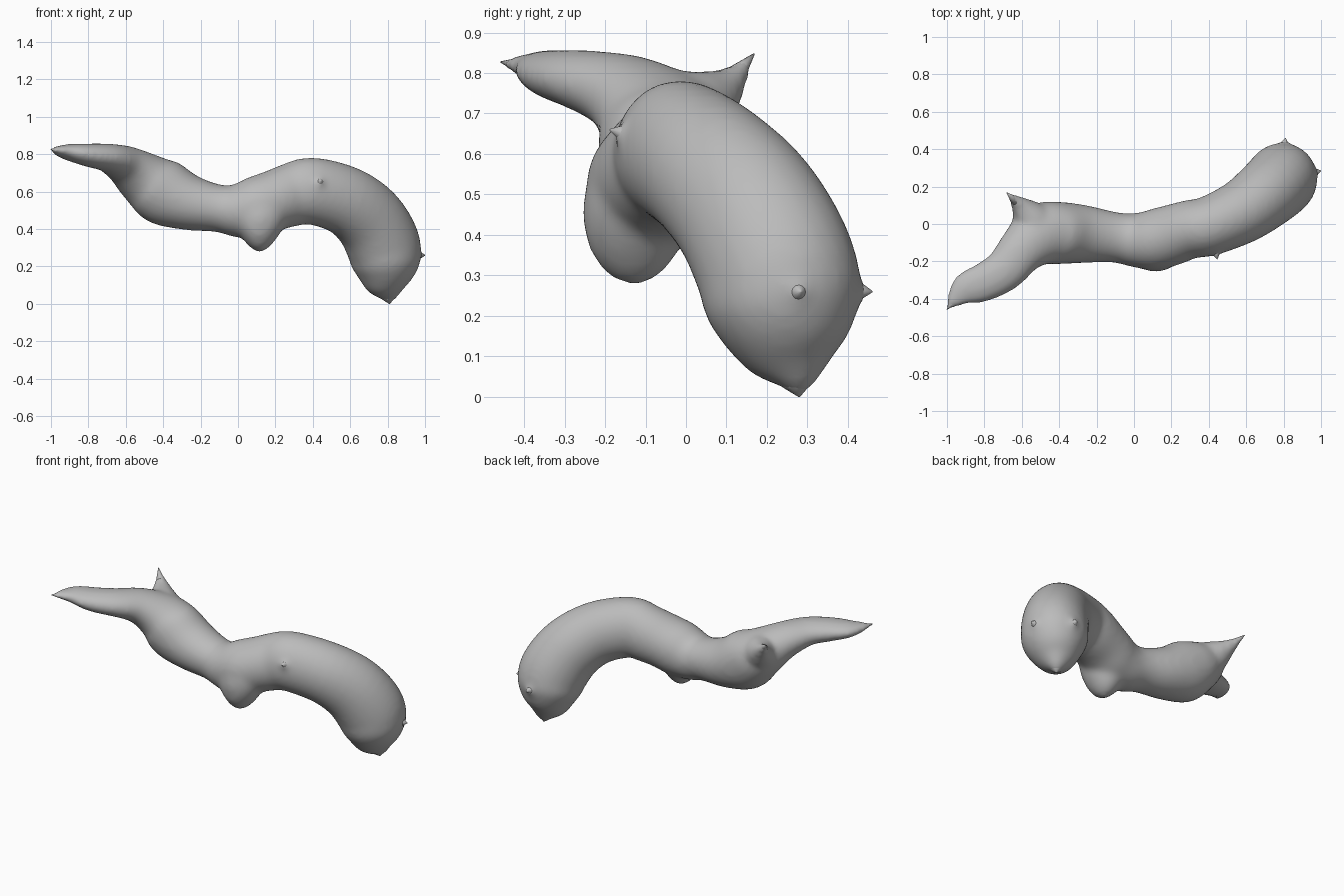
import bpy, bmesh, math
from mathutils import Vector

cube = bpy.data.objects.get("Cube")
if cube:
    bpy.data.objects.remove(cube, do_unlink=True)

mat = bpy.data.materials.new("plain grey")
mat.use_nodes = True
grey = (0.5, 0.5, 0.5, 1)
mat.diffuse_color = grey
mat.node_tree.nodes["Principled BSDF"].inputs["Base Color"].default_value = grey


def refine(sections, steps=4):
    """Pass a smooth curve through the sections."""
    out = []
    last = len(sections) - 1
    for i in range(last):
        near = [sections[min(max(i + j, 0), last)] for j in (-1, 0, 1, 2)]
        for k in range(steps):
            t = k / steps
            out.append([b + .5 * t * (c - a + t * (2 * a - 5 * b + 4 * c - d
                                                   + t * (3 * (b - c) + d - a)))
                        for a, b, c, d in zip(*near)])
    return out + [sections[-1]]


def loft(bm, sections, sides=24):
    """Skin oval sections (x, y, z, half width, half height) along a path."""
    centres = [Vector(s[:3]) for s in sections]
    rings = []
    for i, (c, s) in enumerate(zip(centres, sections)):
        before = centres[max(i - 1, 0)]
        after = centres[min(i + 1, len(centres) - 1)]
        t = (after - before).normalized()
        side = t.cross(Vector((0, 0, 1))).normalized()
        up = side.cross(t)
        ring = []
        for k in range(sides):
            a = 2 * math.pi * k / sides
            ring.append(bm.verts.new(c + side * s[3] * math.cos(a) + up * s[4] * math.sin(a)))
        rings.append(ring)
    for r, q in zip(rings, rings[1:]):
        for k in range(sides):
            n = (k + 1) % sides
            bm.faces.new((r[k], r[n], q[n], q[k]))
    bm.faces.new(rings[0][::-1])
    bm.faces.new(rings[-1])


def cone(bm, base, tip, radius, sides=12):
    """Flared spike from base to tip."""
    b, t = Vector(base), Vector(tip)
    loft(bm, [(*b, radius, radius), (*b.lerp(t, .6), radius * .43, radius * .43),
              (*t, .002, .002)], sides)


def finish(name, bm):
    bmesh.ops.recalc_face_normals(bm, faces=bm.faces)
    me = bpy.data.meshes.new(name)
    bm.to_mesh(me)
    bm.free()
    me.materials.append(mat)
    me.shade_smooth()
    ob = bpy.data.objects.new(name, me)
    bpy.context.collection.objects.link(ob)
    return ob


# Body: long tail lobe, trunk and drooping head
bm = bmesh.new()
loft(bm, refine([
    (-1.0, -.455, .825, .012, .01),
    (-.91, -.355, .812, .085, .043),
    (-.80, -.31, .795, .105, .063),
    (-.69, -.245, .78, .115, .077),
    (-.60, -.14, .742, .13, .105),
    (-.50, -.06, .667, .168, .147),
    (-.40, -.048, .598, .167, .178),
    (-.26, -.055, .541, .155, .15),
    (-.10, -.072, .51, .135, .127),
    (0, -.085, .50, .145, .147),
    (.10, -.085, .518, .163, .165),
    (.20, -.06, .555, .163, .163),
    (.30, -.028, .587, .157, .172),
    (.40, -.012, .603, .16, .18),
    (.575, .065, .552, .172, .186),
    (.70, .155, .453, .185, .198),
    (.775, .222, .32, .193, .206),
    (.79, .243, .215, .186, .192),
    (.795, .26, .11, .125, .133),
    (.805, .275, .045, .06, .062),
    (.81, .28, .0, .008, .008),
]))

# Short tail lobe
loft(bm, refine([
    (-.50, -.03, .68, .11, .11),
    (-.56, .04, .72, .095, .095),
    (-.61, .10, .768, .052, .05),
    (-.65, .14, .812, .024, .024),
    (-.68, .168, .85, .008, .008),
]))

# Belly bump, narrowing downwards
for v in bmesh.ops.create_icosphere(bm, subdivisions=3, radius=1)["verts"]:
    d = v.co.copy()
    v.co = Vector((.115 + d.x * (.15 + .06 * d.z), -.128 + d.y * .128, .455 + d.z * .18))

# Broad swellings under the eyes and the flank stud
cone(bm, (.84, .255, .26), (.995, .283, .26), .18, 24)
cone(bm, (.80, .33, .26), (.81, .455, .26), .16, 24)
cone(bm, (.425, -.10, .625), (.445, -.188, .66), .08, 24)

body = finish("body", bm)
remesh = body.modifiers.new("blend", "REMESH")
remesh.mode = "VOXEL"
remesh.voxel_size = .014
remesh.use_smooth_shade = True
smooth = body.modifiers.new("soften", "SMOOTH")
smooth.factor = .5
smooth.iterations = 18

# Small pointed tips
for name, base, tip, radius in (
    ("eye_left", (.945, .272, .26), (1.0, .284, .26), .04),
    ("eye_right", (.80, .405, .262), (.81, .46, .26), .04),
    ("nose", (.803, .272, .05), (.81, .28, .0), .06),
    ("flank_stud", (.433, -.125, .643), (.445, -.188, .66), .04),
    ("long_tail_tip", (-.925, -.375, .813), (-1.0, -.457, .827), .034),
    ("short_tail_tip", (-.62, .108, .778), (-.68, .168, .847), .034),
):
    bm = bmesh.new()
    cone(bm, base, tip, radius)
    finish(name, bm)
